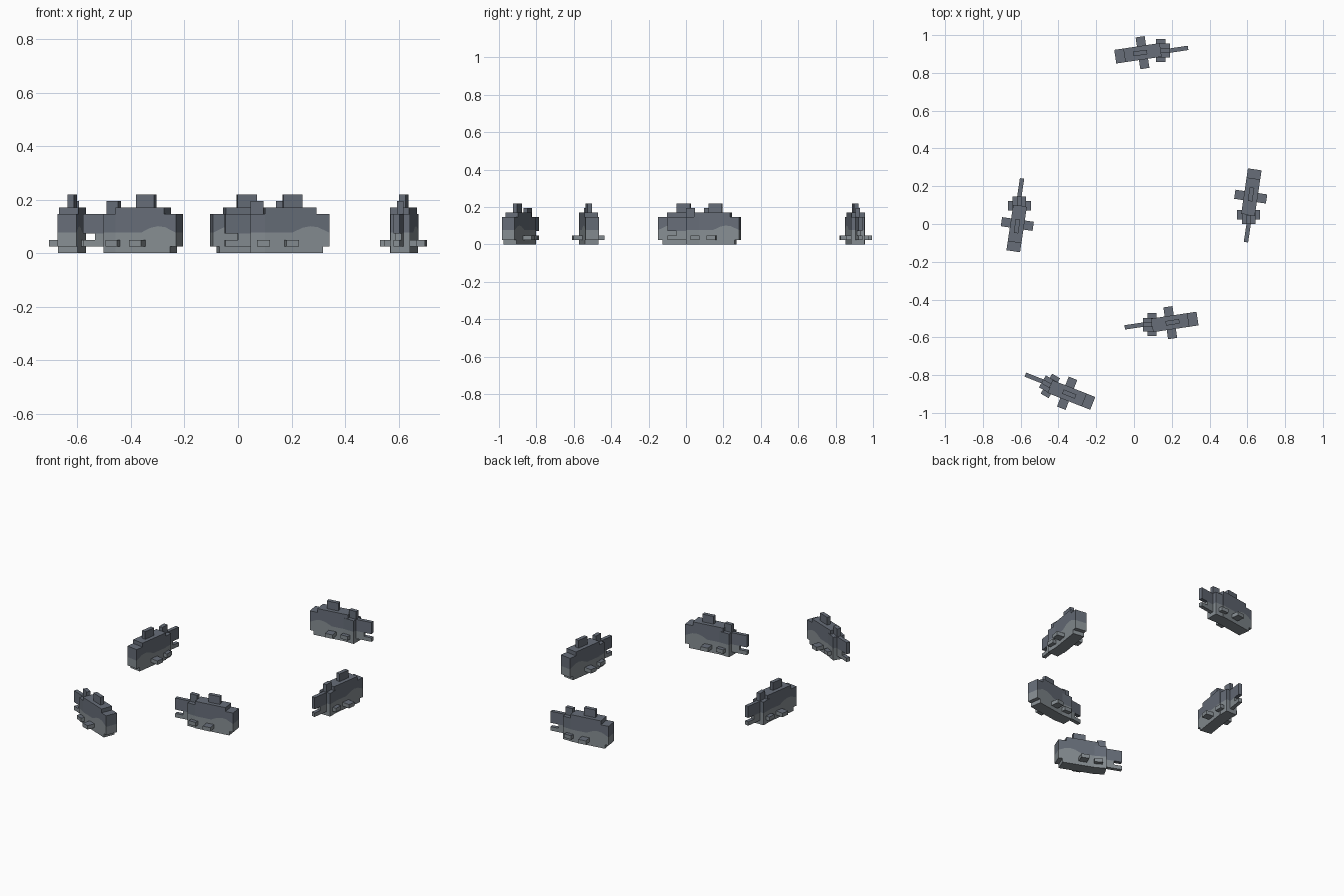
import bpy, bmesh
from math import radians
from mathutils import Matrix

cube = bpy.data.objects.get("Cube")
if cube:
    bpy.data.objects.remove(cube, do_unlink=True)

U = 0.0243      # one block unit
SPLIT = 3.15    # height in units where the pale belly meets the dark back
BEND = 8.5      # swimming bend of the head and the tail, in degrees


def material(name, rgb):
    m = bpy.data.materials.new(name)
    m.use_nodes = True
    m.diffuse_color = (*rgb, 1)
    m.node_tree.nodes["Principled BSDF"].inputs["Base Color"].default_value = (*rgb, 1)
    return m


DARK = material("slate_back", (0.135, 0.155, 0.19))
PALE = material("pale_belly", (0.24, 0.27, 0.29))


def prism(name, outline, width, frame, mats, dark_top=False):
    """Extrude a side outline (length, height) to a centred width."""
    bm = bmesh.new()
    face = bm.faces.new([bm.verts.new((x, -width / 2, z)) for x, z in outline])
    ext = bmesh.ops.extrude_face_region(bm, geom=[face])
    moved = [v for v in ext["geom"] if isinstance(v, bmesh.types.BMVert)]
    bmesh.ops.translate(bm, verts=moved, vec=(0, width, 0))
    bmesh.ops.recalc_face_normals(bm, faces=bm.faces[:])
    if dark_top:
        for f in bm.faces:
            f.material_index = int(f.normal.z > 0.5)
    bm.transform(frame @ Matrix.Scale(U, 4))
    mesh = bpy.data.meshes.new(name)
    bm.to_mesh(mesh)
    bm.free()
    for m in mats:
        mesh.materials.append(m)
    bpy.context.collection.objects.link(bpy.data.objects.new(name, mesh))


def box(name, x0, x1, z0, z1, width, frame, mats, dark_top=False):
    prism(name, [(x0, z0), (x1, z0), (x1, z1), (x0, z1)], width, frame, mats, dark_top)


def fish(x, y, heading, side):
    """Blocky fish; the origin is the tail joint and side picks the bend."""
    rear = Matrix.Translation((x, y, 0)) @ Matrix.Rotation(radians(heading), 4, "Z")
    bend = Matrix.Rotation(radians(BEND * side), 4, "Z")
    front = rear @ Matrix.Translation((3 * U, 0, 0)) @ bend
    tail = rear @ bend

    # Front body: belly and back share a wavy border
    wave = [(9, SPLIT), (7.2, 4.0), (6, 4.15), (4.8, 3.9), (3.2, SPLIT), (-1, SPLIT)]
    prism("front_belly", [(-1, 0), (8, 0), (8, 1), (9, 1)] + wave, 3, front, [PALE])
    prism("front_back", wave[::-1] + [(9, 6), (7, 6), (7, 7), (-1, 7)], 3, front, [DARK])
    box("front_dorsal_fin", 2, 5, 7, 9, 1, front, [DARK])
    box("front_side_fins", 2, 4, 1, 2, 7, front, [PALE, DARK], True)

    # Rear body
    box("rear_belly", 0, 3, 0, SPLIT, 3, rear, [PALE])
    box("rear_back", 0, 3, SPLIT, 6, 3, rear, [DARK])
    box("rear_dorsal_fin", 0, 2, 6, 8, 1, rear, [DARK])
    box("rear_side_fins", 1, 3, 1, 2, 5, rear, [PALE, DARK], True)

    # Forked tail
    box("tail_upper_lobe", -4, 0.3, 3, 6, 0.95, tail, [DARK])
    box("tail_base", -2, 0.3, 2, 3, 0.95, tail, [PALE])
    box("tail_lower_lobe", -4, 0.3, 1, 2, 0.95, tail, [PALE, DARK], True)


# The school
for place in [(0.047, -0.533, 0, 1), (0.19, 0.918, 180, 1), (-0.607, 0.145, -90, -1),
              (0.607, 0.0, 90, -1), (-0.485, -0.833, -30, 1)]:
    fish(*place)
